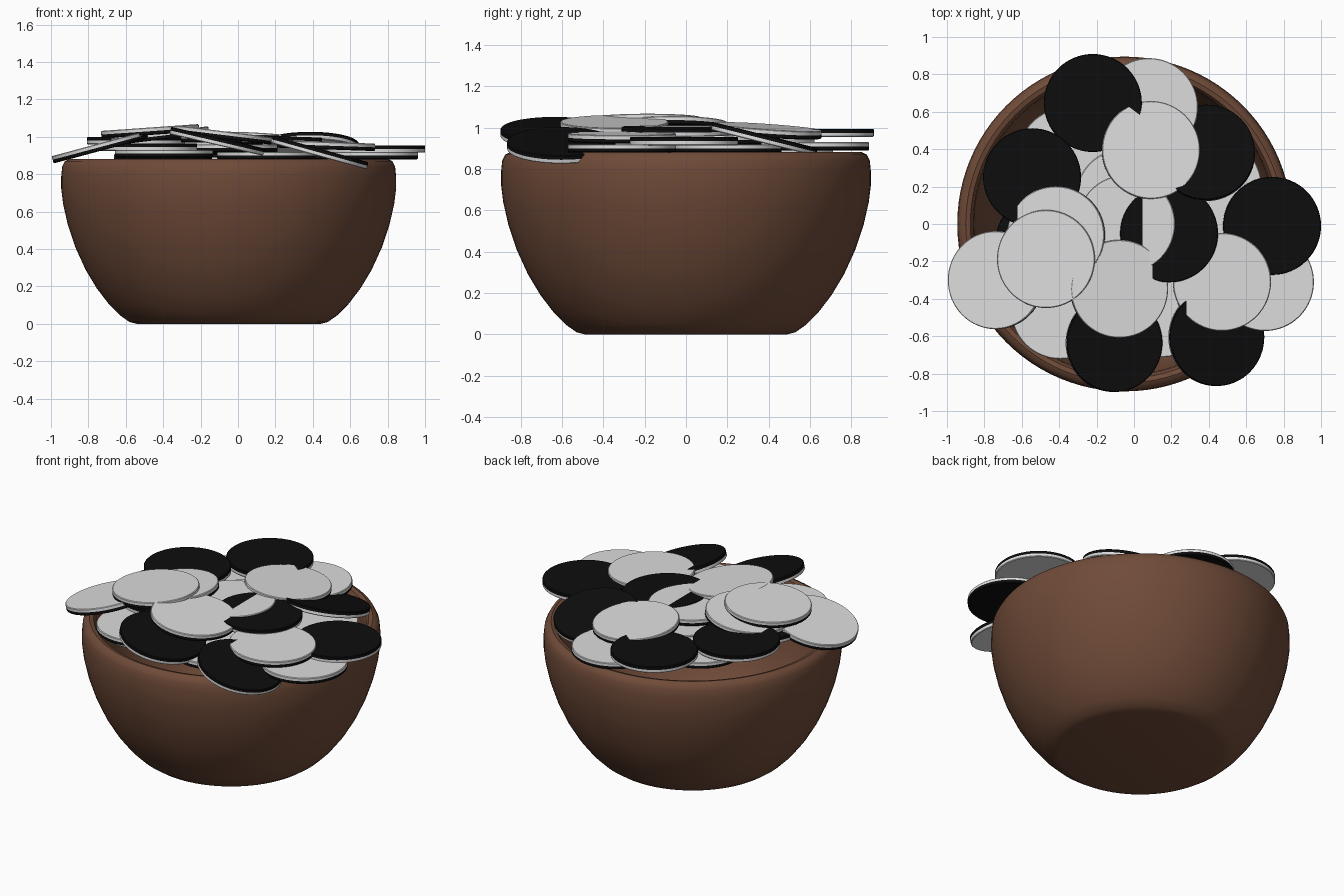
import bpy, bmesh, math
from mathutils import Matrix, Vector

if "Cube" in bpy.data.objects:
    bpy.data.objects.remove(bpy.data.objects["Cube"])


def material(name, rgb):
    m = bpy.data.materials.new(name)
    m.diffuse_color = (*rgb, 1)
    m.use_nodes = True
    m.node_tree.nodes["Principled BSDF"].inputs["Base Color"].default_value = m.diffuse_color
    return m


BROWN = material("brown wood", (0.16, 0.07, 0.04))
WHITE = material("white", (0.72, 0.72, 0.72))
BLACK = material("black", (0.004, 0.004, 0.004))


def finish(bm, name, mats, angle):
    me = bpy.data.meshes.new(name)
    bm.normal_update()
    bm.to_mesh(me)
    bm.free()
    ob = bpy.data.objects.new(name, me)
    bpy.context.collection.objects.link(ob)
    for m in mats:
        me.materials.append(m)
    bpy.ops.object.select_all(action='DESELECT')
    ob.select_set(True)
    bpy.context.view_layer.objects.active = ob
    bpy.ops.object.shade_smooth_by_angle(angle=math.radians(angle))
    return ob


# bowl: one closed wall profile (radius, height) spun around z
PROFILE = [(0, 0), (0.49, 0), (0.53, 0.01), (0.58, 0.045), (0.64, 0.105), (0.705, 0.19),
           (0.765, 0.29), (0.82, 0.41), (0.86, 0.53), (0.885, 0.64), (0.895, 0.72),
           (0.895, 0.79), (0.89, 0.84), (0.875, 0.87), (0.85, 0.882), (0.825, 0.875),
           (0.81, 0.85), (0.805, 0.79), (0.80, 0.64), (0.76, 0.46), (0.69, 0.29),
           (0.60, 0.16), (0.50, 0.09), (0, 0.08)]
bm = bmesh.new()
vs = [bm.verts.new((r, 0, z)) for r, z in PROFILE]
es = [bm.edges.new(p) for p in zip(vs, vs[1:])]
bmesh.ops.spin(bm, geom=vs + es, cent=(0, 0, 0), axis=(0, 0, 1), angle=2 * math.pi, steps=96)
bmesh.ops.remove_doubles(bm, verts=bm.verts, dist=1e-4)
bmesh.ops.recalc_face_normals(bm, faces=bm.faces)
bowl = finish(bm, "bowl", [BROWN], 40)
bowl.location = (-0.05, 0, 0)


# two-sided game counter: white half and black half
def counter(i, x, y, z, top, tilt_x=0, tilt_y=0, radius=0.262, half=0.02, n=64):
    bm = bmesh.new()
    rings = []
    for r, h in [(radius - 0.004, -half), (radius, -half + 0.004), (radius, 0),
                 (radius, half - 0.004), (radius - 0.004, half)]:
        rings.append([bm.verts.new((r * math.cos(2 * math.pi * k / n),
                                    r * math.sin(2 * math.pi * k / n), h)) for k in range(n)])
    for a, b in zip(rings, rings[1:]):
        for k in range(n):
            bm.faces.new((a[k], a[(k + 1) % n], b[(k + 1) % n], b[k]))
    bm.faces.new(rings[0][::-1])
    bm.faces.new(rings[-1])
    for f in bm.faces:
        f.material_index = 1 if (f.calc_center_median().z > 0) == (top == 'B') else 0
    ob = finish(bm, f"counter_{i:02d}", [WHITE, BLACK], 35)
    ob.location = (x, y, z)
    ob.rotation_euler = (math.radians(tilt_x), math.radians(tilt_y), 0)


# x, y, z, upper colour, tilt about x, tilt about y
PILE = [
    (-0.22, 0.647, 0.975, 'B'), (0.08, 0.625, 0.91, 'W'), (0.09, 0.395, 0.985, 'W', -4, 3),
    (0.385, 0.38, 0.945, 'B', -14, 0), (-0.545, 0.25, 0.98, 'B'),
    (-0.043, 0.0, 0.99, 'W'), (0.187, -0.05, 0.985, 'B', 0, 2),
    (-0.417, -0.06, 1.005, 'W', 0, -7), (-0.47, -0.187, 1.03, 'W', 0, -4),
    (-0.738, -0.30, 0.945, 'W', 0, -15), (-0.08, -0.347, 1.01, 'W', 0, 7),
    (0.47, -0.31, 0.953, 'W', 0, 2), (0.738, -0.01, 0.935, 'B'), (0.70, -0.31, 0.90, 'W'),
    (-0.107, -0.636, 0.975, 'B', 0, 13), (0.44, -0.604, 0.915, 'B', 0, 15.5),
    (-0.395, -0.46, 0.91, 'W'), (-0.36, 0.36, 0.93, 'W'), (0.42, 0.20, 0.90, 'W'),
    (0.15, -0.45, 0.90, 'W'), (-0.48, -0.10, 0.945, 'B'), (-0.40, -0.40, 0.87, 'B'),
    (-0.05, 0.14, 0.94, 'W'), (0.15, -0.05, 0.90, 'W'), (-0.4, 0.1, 0.89, 'W'),
    (-0.1, 0.45, 0.89, 'B'), (0.25, 0.35, 0.86, 'W'),
]
for i, c in enumerate(PILE, 1):
    counter(i, *c)
